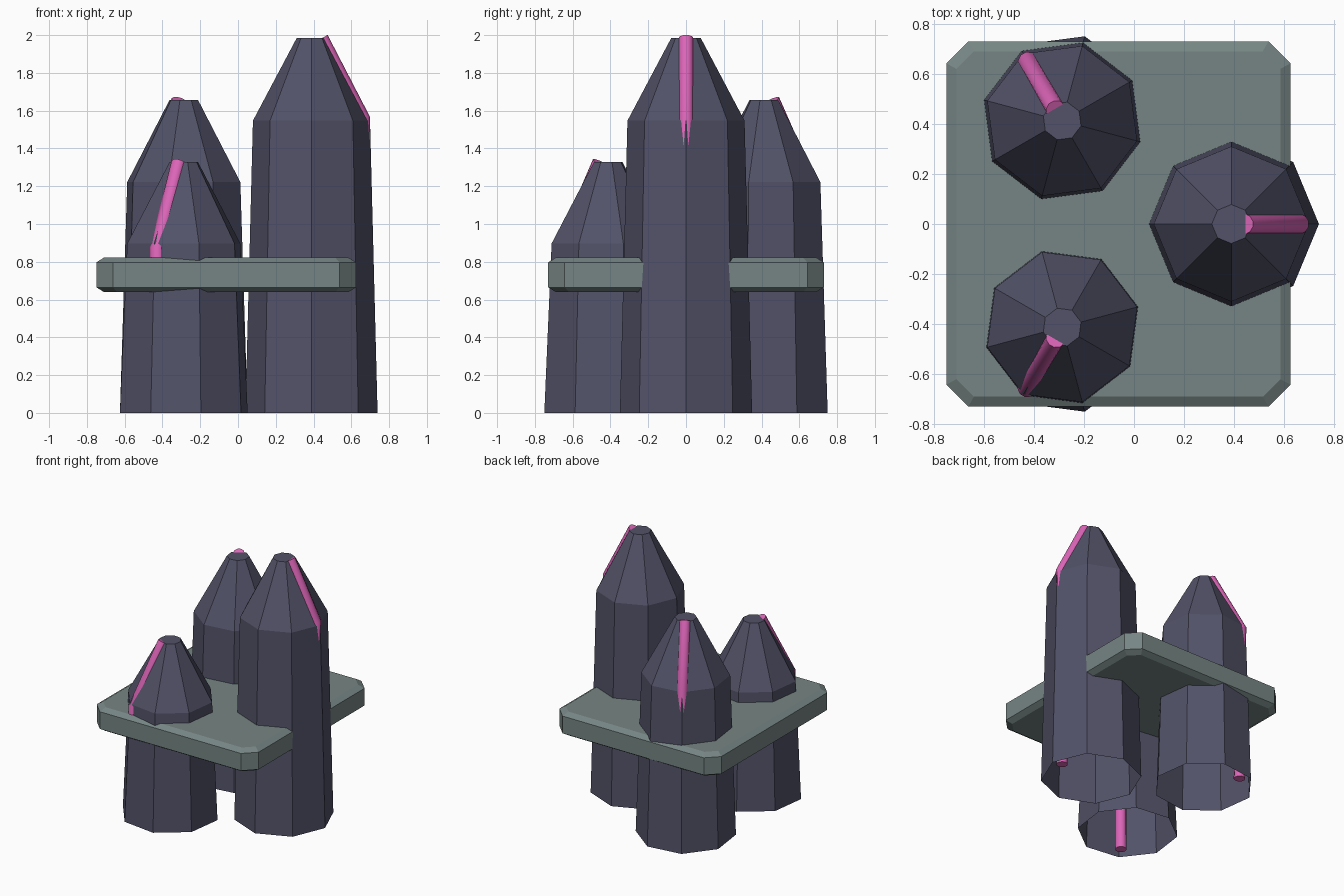
import bpy, bmesh
from math import cos, sin, radians, pi
from mathutils import Vector

cube = bpy.data.objects.get("Cube")
if cube:
    bpy.data.objects.remove(cube, do_unlink=True)


def material(name, rgb):
    m = bpy.data.materials.new(name)
    m.use_nodes = True
    m.diffuse_color = (*rgb, 1)
    m.node_tree.nodes["Principled BSDF"].inputs["Base Color"].default_value = (*rgb, 1)
    return m


slate = material("dark slate violet", (0.085, 0.085, 0.14))
stone = material("grey green", (0.18, 0.235, 0.23))
pink = material("bright pink", (0.72, 0.13, 0.48))


def loft(name, rings, mat, close_bottom):
    """Join stacked rings of points; the top is always capped."""
    bm = bmesh.new()
    loops = [[bm.verts.new(p) for p in ring] for ring in rings]
    n = len(loops[0])
    for a, b in zip(loops, loops[1:]):
        for i in range(n):
            j = (i + 1) % n
            bm.faces.new((a[i], a[j], b[j], b[i]))
    bm.faces.new(loops[-1])
    if close_bottom:
        bm.faces.new(loops[0][::-1])
    mesh = bpy.data.meshes.new(name)
    bm.to_mesh(mesh)
    bm.free()
    mesh.materials.append(mat)
    ob = bpy.data.objects.new(name, mesh)
    bpy.context.collection.objects.link(ob)
    return ob


def octagon(centre, radius, z, turn):
    return [(centre[0] + radius * cos(turn + k * pi / 4),
             centre[1] + radius * sin(turn + k * pi / 4), z) for k in range(8)]


def tower(side, centre, angle, shoulder, top):
    turn = radians(angle)
    loft(side + "_tower", [octagon(centre, r, z, turn) for r, z in
                           ((0.35, 0), (0.31, shoulder), (0.078, top))], slate, False)


def tube(side, centre, angle, path):
    """Round rod running up inside the wall and along one cone edge."""
    turn = radians(angle)
    curve = bpy.data.curves.new(side + "_rod", "CURVE")
    curve.dimensions = "3D"
    curve.bevel_depth = 0.04
    curve.bevel_resolution = 3
    curve.use_fill_caps = True
    spline = curve.splines.new("POLY")
    spline.points.add(len(path) - 1)
    for point, (r, z) in zip(spline.points, path):
        point.co = (centre[0] + r * cos(turn), centre[1] + r * sin(turn), z, 1)
    curve.materials.append(pink)
    ob = bpy.data.objects.new(side + "_rod", curve)
    bpy.context.collection.objects.link(ob)
    bpy.ops.object.select_all(action="DESELECT")
    ob.select_set(True)
    bpy.context.view_layer.objects.active = ob
    bpy.ops.object.convert(target="MESH")
    bpy.ops.object.shade_smooth_by_angle(angle=radians(40))


# Three open-bottomed towers with their rods: shoulder, top, rod bend
for side, centre, angle, shoulder, top, bend in (
        ("left", (0.389, 0), 0, 1.547, 1.985, (0.272, 1.56)),
        ("back", (-0.287, 0.412), 120, 1.222, 1.657, (0.274, 1.22)),
        ("front", (-0.287, -0.412), 240, 0.897, 1.328, (0.279, 0.87))):
    tower(side, centre, angle, shoulder, top)
    tube(side, centre, angle, [(0.265, 0.015), bend, (0.052, top - 0.002)])


# Chamfered platform
def plate(inset, cut, z):
    x0, x1, y = -0.75 + inset, 0.625 - inset, 0.73 - inset
    return [(x0 + cut, -y, z), (x1 - cut, -y, z), (x1, -y + cut, z), (x1, y - cut, z),
            (x1 - cut, y, z), (x0 + cut, y, z), (x0, y - cut, z), (x0, -y + cut, z)]


loft("platform", [plate(0.04, 0.07, 0.64), plate(0, 0.088, 0.665),
                  plate(0, 0.088, 0.797), plate(0.04, 0.07, 0.822)], stone, True)
